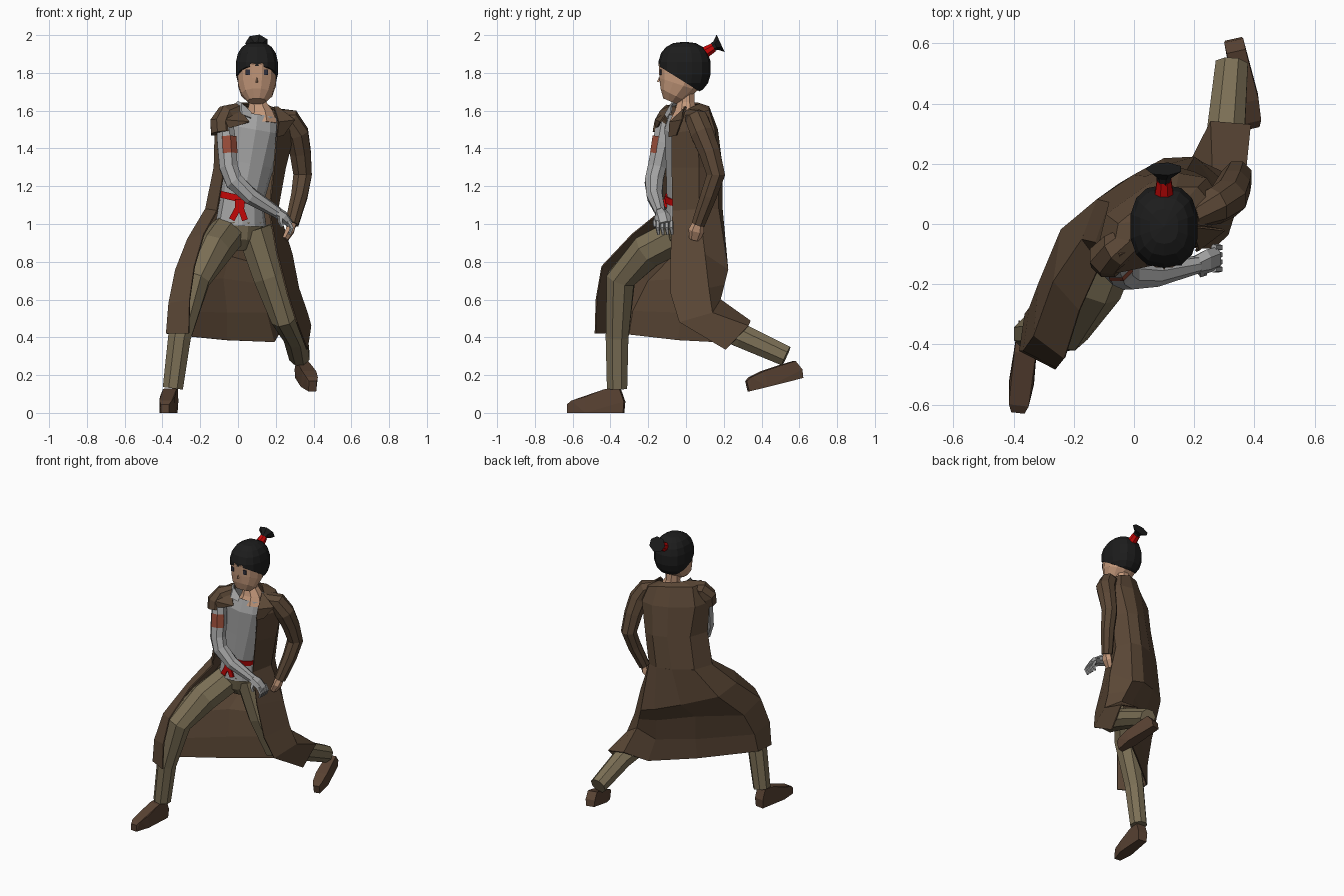
import bpy, bmesh, math
from mathutils import Vector, Matrix

def mat(name, r, g, b):
    m = bpy.data.materials.new(name)
    m.diffuse_color = (r, g, b, 1)
    return m

BROWN = mat("coat brown", .105, .064, .037)
TAN = mat("trouser tan", .20, .16, .092)
GRAY = mat("shirt gray", .38, .38, .38)
BOOT = mat("boot brown", .10, .055, .033)
SKIN = mat("skin", .56, .32, .20)
HAIR = mat("hair black", .012, .012, .012)
RED = mat("sash red", .55, .002, .002)
PATCH = mat("patch red", .32, .075, .042)
EYE = mat("eye dark", .03, .03, .045)

def finish(name, bm, m, thick=0):
    bmesh.ops.recalc_face_normals(bm, faces=bm.faces)
    me = bpy.data.meshes.new(name)
    bm.to_mesh(me)
    bm.free()
    me.materials.append(m)
    ob = bpy.data.objects.new(name, me)
    bpy.context.collection.objects.link(ob)
    if thick:
        s = ob.modifiers.new("thickness", 'SOLIDIFY')
        s.thickness = thick
        s.offset = 0
    return ob

def tube(name, pts, m, n=8, ref=(1, 0, 0), caps=True, keep=None):
    """Loft of elliptical rings (x, y, z, r[, r2]) square to the path."""
    bm = bmesh.new()
    P = [Vector(p[:3]) for p in pts]
    rings = []
    for i, p in enumerate(pts):
        t = (P[min(i + 1, len(P) - 1)] - P[max(i - 1, 0)]).normalized()
        u = Vector(ref)
        u = (u - t * u.dot(t)).normalized()
        v = t.cross(u)
        rings.append([bm.verts.new(P[i] + u * p[3] * math.cos(a) + v * p[-1] * math.sin(a))
                      for a in [2 * math.pi * (k + .5) / n for k in range(n)]])
    for a, b in zip(rings, rings[1:]):
        for k in range(n):
            bm.faces.new((a[k], a[(k + 1) % n], b[(k + 1) % n], b[k]))
    if caps:
        bm.faces.new(rings[0])
        bm.faces.new(rings[-1])
    if keep:
        bmesh.ops.recalc_face_normals(bm, faces=bm.faces)
        bm.normal_update()
        bmesh.ops.delete(bm, geom=[f for f in bm.faces if not keep(f.normal)], context='FACES')
    return finish(name, bm, m)

def sheet(name, rows, m, thick=.008):
    bm = bmesh.new()
    V = [[bm.verts.new(p) for p in r] for r in rows]
    for a, b in zip(V, V[1:]):
        for k in range(len(a) - 1):
            bm.faces.new((a[k], a[k + 1], b[k + 1], b[k]))
    return finish(name, bm, m, thick)

def hull(name, pts, m, M=Matrix()):
    bm = bmesh.new()
    for p in pts:
        bm.verts.new(M @ Vector(p))
    bmesh.ops.convex_hull(bm, input=bm.verts)
    return finish(name, bm, m)

def box(name, c, s, m, rot=0):
    M = Matrix.Translation(c) @ Matrix.Rotation(rot, 4, 'Y')
    return hull(name, [(x * s[0] / 2, y * s[1] / 2, z * s[2] / 2)
                       for x in (-1, 1) for y in (-1, 1) for z in (-1, 1)], m, M)

YAW = (.92, .38, 0)   # the body is twisted to its side

# head, neck, face
tube("head", [(.1, -.085, 1.65, .05, .04), (.1, -.07, 1.685, .085, .075), (.1, -.04, 1.74, .104, .11),
              (.1, -.025, 1.82, .107, .127), (.1, -.01, 1.875, .092, .105)], SKIN, 12)
tube("neck", [(.115, -.01, 1.53, .1, .085), (.115, .0, 1.59, .075, .065), (.105, .0, 1.64, .05),
              (.1, .0, 1.74, .048)], SKIN)
hull("nose", [(.093, -.14, 1.75), (.107, -.14, 1.75), (.1, -.153, 1.753), (.1, -.142, 1.78)], SKIN)
for side in (-1, 1):
    box("eye", (.1 + side * .048, -.134, 1.803), (.022, .009, .03), EYE)

# hair cap, squared a little and cut on a slope from fringe to nape
bm = bmesh.new()
bmesh.ops.create_uvsphere(bm, u_segments=14, v_segments=9, radius=1)
for v in bm.verts:
    q = [math.copysign(abs(c) ** .82, c) for c in v.co]
    v.co = (.1 + .115 * q[0], -.008 + .14 * q[1], 1.825 + .14 * q[2])
g = bm.verts[:] + bm.edges[:] + bm.faces[:]
cut = bmesh.ops.bisect_plane(bm, geom=g, plane_co=(.1, -.15, 1.84), plane_no=(0, .53, .85), clear_inner=True)
bmesh.ops.holes_fill(bm, edges=[e for e in cut['geom_cut'] if isinstance(e, bmesh.types.BMEdge)])
finish("hair", bm, HAIR)
tube("hair_band", [(.1, .08, 1.895, .036), (.1, .145, 1.935, .026)], RED)
tube("hair_tuft", [(.1, .135, 1.932, .022), (.1, .157, 1.945, .026), (.1, .183, 1.957, .062, .052)], HAIR, 7)

# shirt and sash
tube("shirt", [(.015, .0, .99, .14, .11), (.02, .0, 1.12, .118, .1), (.055, .01, 1.32, .14, .115),
               (.09, .005, 1.5, .16, .115), (.1, .01, 1.575, .135, .095)],
     GRAY, 12, YAW, caps=False)
sheet("shirt_collar", [[(-.04, -.06, 1.6), (.02, -.11, 1.58), (.07, -.1, 1.56)],
                       [(.0, -.04, 1.65), (.02, -.075, 1.64), (.07, -.08, 1.59)]], GRAY)
tube("sash", [(.012, .0, 1.115, .128, .112), (.02, .0, 1.15, .128, .112)], RED, 12, YAW)
box("sash_knot", (.01, -.115, 1.11), (.05, .03, .045), RED)
for dx, a in ((-.018, .5), (.018, -.35)):
    box("sash_tail", (.005 + dx, -.122, 1.06), (.032, .012, .085), RED, a)

# trousers
tube("hips", [(.01, .02, .87, .06, .06), (.01, .01, .93, .125, .1), (.015, .0, 1.02, .137, .108)], TAN, 10, YAW)
tube("front_trouser_leg", [(-.05, .0, .96, .1), (-.13, -.2, .86, .098), (-.225, -.345, .71, .082),
                           (-.31, -.365, .4, .065), (-.345, -.365, .13, .058)], TAN)
tube("rear_trouser_leg", [(.085, .02, .97, .1), (.165, .03, .72, .09), (.245, .06, .51, .077),
                          (.305, .3, .405, .068), (.325, .53, .3, .058)], TAN)

# boots: one shape placed twice, the raised one with a thicker toe
def boot(name, toe, M):
    hull(name, [(s * x, y, z) for s in (-1, 1) for x, y, z in (
        (.03, 0, 0), (.034, .005, .06), (.036, -.1, .125), (.034, -.02, .13), (.042, -.2, 0),
        (.04, -.2, toe + .04), (.022, -.3, 0), (.022, -.3, toe), (.033, -.275, toe + .02), (.035, -.1, 0))], BOOT, M)

boot("front_boot", .045, Matrix.Translation((-.35, -.33, 0)) @ Matrix.Rotation(-.12, 4, 'Z'))
boot("rear_boot", .075, Matrix.Translation((.33, .615, .185)) @ Matrix.Rotation(.22, 4, 'Z')
     @ Matrix.Rotation(.24, 4, 'X') @ Matrix.Diagonal((.95, 1, .75, 1)))

# coat: rows run from the left front edge round the back to the right front edge
waist = [(-.11, -.13, 1.07), (-.17, -.05, 1.08), (-.12, .08, 1.08), (.0, .16, 1.08),
         (.1, .19, 1.08), (.17, .17, 1.08), (.21, .07, 1.08), (.165, -.07, 1.07)]
body = [
    [(.0, -.05, 1.62), (.0, -.04, 1.64), (.03, .01, 1.64), (.07, .06, 1.64),
     (.12, .075, 1.635), (.15, .06, 1.63), (.19, .02, 1.61), (.2, -.03, 1.575)],
    [(-.03, -.11, 1.59), (-.07, -.1, 1.615), (-.05, .0, 1.62), (.06, .09, 1.625),
     (.14, .12, 1.62), (.21, .12, 1.6), (.27, .05, 1.58), (.21, -.06, 1.55)],
    [(-.06, -.13, 1.5), (-.12, -.09, 1.5), (-.09, .03, 1.5), (.05, .13, 1.5),
     (.15, .165, 1.5), (.24, .15, 1.5), (.3, .06, 1.5), (.205, -.075, 1.48)],
    [(-.07, -.12, 1.3), (-.125, -.06, 1.3), (-.08, .07, 1.3), (.04, .155, 1.3),
     (.13, .19, 1.3), (.2, .17, 1.3), (.25, .07, 1.3), (.19, -.075, 1.3)],
    waist]
skirt = [
    waist,
    [(-.18, -.285, .945), (-.265, -.19, .92), (-.24, -.02, .88), (-.05, .13, .83),
     (.1, .215, .79), (.2, .22, .76), (.285, .1, .84), (.205, -.08, .85)],
    [(-.23, -.445, .775), (-.33, -.37, .755), (-.315, -.2, .7), (-.08, .01, .71),
     (.13, .15, .68), (.23, .2, .68), (.32, .12, .66), (.262, -.08, .63)],
    [(-.255, -.475, .6), (-.365, -.42, .58), (-.345, -.28, .54), (-.06, -.02, .53),
     (.15, .13, .53), (.26, .18, .6), (.365, .14, .53), (.31, -.035, .48)],
    [(-.26, -.48, .42), (-.378, -.42, .42), (-.36, -.3, .415), (-.06, -.04, .385),
     (.19, .16, .375), (.255, .34, .485), (.385, .33, .46), (.365, .21, .335)]]
sheet("coat_body", body, BROWN)
sheet("coat_skirt", skirt, BROWN)

# lapels folded out at the collar
sheet("left_lapel", [[(.0, -.08, 1.615), (-.05, -.1, 1.63)], [(.06, -.135, 1.54), (-.06, -.16, 1.55)],
                     [(.0, -.145, 1.52), (-.09, -.165, 1.5)]], BROWN)
sheet("right_lapel", [[(.19, .0, 1.62), (.21, -.01, 1.62)], [(.215, -.085, 1.54), (.3, -.02, 1.55)],
                      [(.205, -.09, 1.46), (.24, -.05, 1.47)]], BROWN)

# arm across the front, in a torn sleeve
tube("torn_sleeve", [(.0, -.05, 1.59, .05), (-.06, -.085, 1.575, .06), (-.09, -.11, 1.53, .063),
                     (-.085, -.12, 1.48, .062)], BROWN)
tube("front_arm", [(-.07, -.11, 1.55, .045), (-.06, -.128, 1.43, .054), (-.05, -.155, 1.3, .052),
                   (-.02, -.17, 1.225, .052), (.07, -.165, 1.145, .045), (.21, -.135, 1.06, .03)], GRAY)
tube("arm_patch", [(-.062, -.124, 1.46, .058), (-.057, -.136, 1.37, .059)], PATCH, 8, caps=False,
     keep=lambda n: n.y < -.2 and n.x > -.3)
tube("front_hand", [(.2, -.136, 1.065, .03), (.24, -.125, 1.04, .028, .042), (.275, -.115, 1.0, .02, .04)], GRAY, 6)
for k in range(4):
    y = -.15 + .024 * k
    tube("finger", [(.265, y, 1.015, .012), (.285, y, .98, .012), (.272, y + .005, .945, .008)], GRAY, 5)
tube("thumb", [(.225, -.15, 1.045, .014), (.225, -.165, 1.01, .013), (.235, -.165, .985, .009)], GRAY, 5)

# arm with the hand on the hip
tube("rear_sleeve", [(.2, .04, 1.565, .05), (.27, .06, 1.55, .063), (.312, .085, 1.48, .066),
                     (.33, .125, 1.38, .06), (.342, .158, 1.26, .053), (.325, .12, 1.15, .047),
                     (.285, .065, 1.0, .038)], BROWN)
tube("rear_hand", [(.285, .065, 1.01, .028), (.275, .055, .965, .026, .042), (.25, .045, .92, .018, .03)], SKIN, 6)
